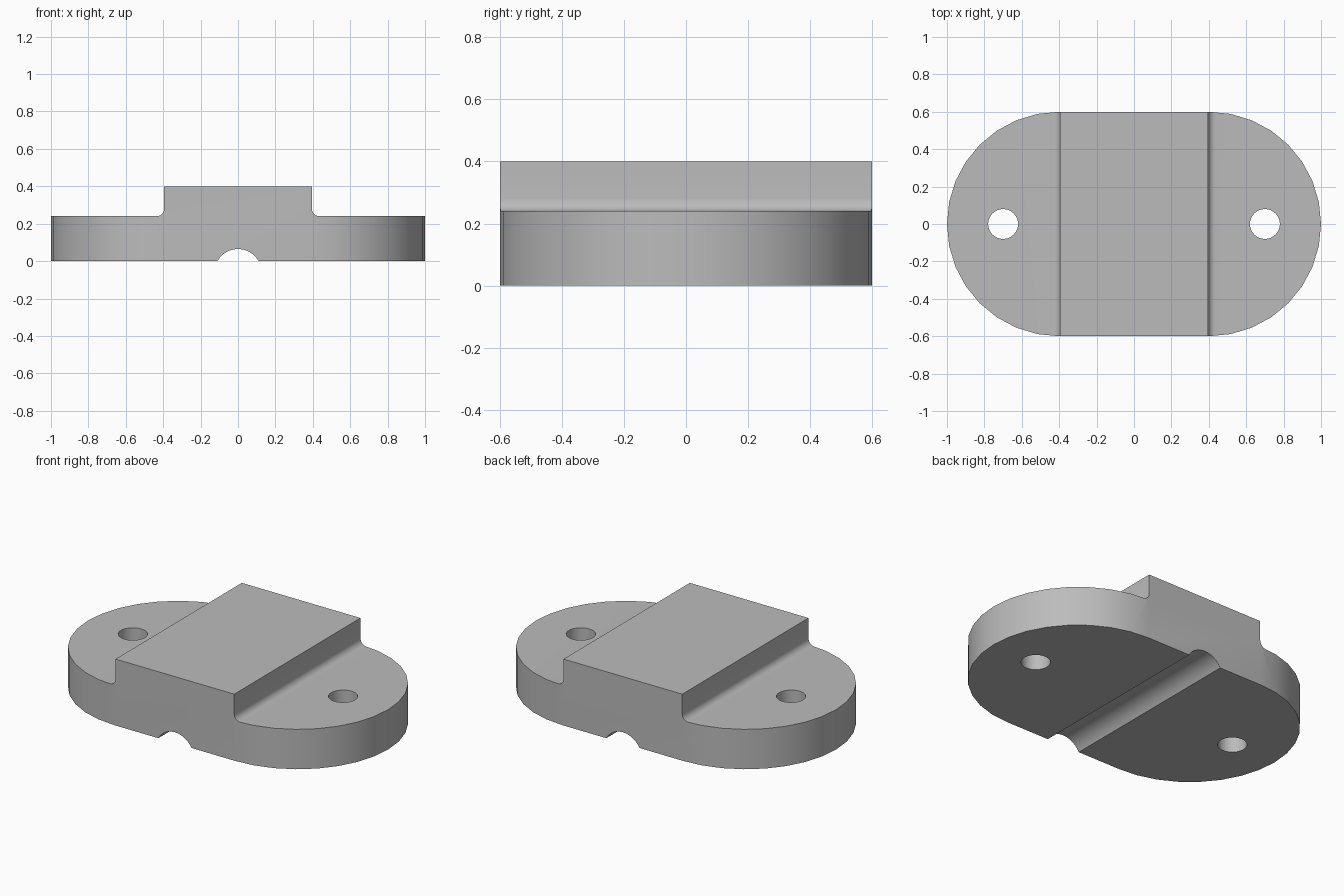
import bpy, bmesh
from math import sin, cos, pi, radians, atan2

cube = bpy.data.objects.get("Cube")
if cube:
    bpy.data.objects.remove(cube, do_unlink=True)

END_R, END_X = 0.6, 0.4          # rounded ends of the plate
PLATE_Z, TOP_Z = 0.24, 0.4       # plate and raised block heights
BLOCK_X, FILLET = 0.395, 0.04
HOLE_X, HOLE_R = 0.7, 0.08
GROOVE_R, GROOVE_Z = 0.126, -0.061


def arc(cx, cy, r, start, end, steps):
    angles = [start + (end - start) * i / steps for i in range(steps + 1)]
    return [(cx + r * cos(a), cy + r * sin(a)) for a in angles]


def prism(name, outline, place, offset):
    """Extrude a closed outline along offset."""
    bm = bmesh.new()
    face = bm.faces.new([bm.verts.new(place(u, v)) for u, v in outline])
    moved = bmesh.ops.extrude_face_region(bm, geom=[face])["geom"]
    bmesh.ops.translate(bm, vec=offset, verts=[g for g in moved if isinstance(g, bmesh.types.BMVert)])
    bmesh.ops.recalc_face_normals(bm, faces=bm.faces)
    mesh = bpy.data.meshes.new(name)
    bm.to_mesh(mesh)
    bm.free()
    obj = bpy.data.objects.new(name, mesh)
    bpy.context.collection.objects.link(obj)
    return obj


def carve(obj, cutter, operation):
    cutter.hide_render = True
    mod = obj.modifiers.new(cutter.name, "BOOLEAN")
    mod.operation, mod.solver, mod.object = operation, "EXACT", cutter
    bpy.context.view_layer.objects.active = obj
    bpy.ops.object.modifier_apply(modifier=mod.name)
    bpy.data.objects.remove(cutter, do_unlink=True)


# Stepped side profile with filleted shoulders and a groove underneath
half = arc(BLOCK_X + FILLET, PLATE_Z + FILLET, FILLET, 1.5 * pi, pi, 8)
half = [(1.1, 0), (1.1, PLATE_Z)] + half + [(BLOCK_X, TOP_Z)]
spread = atan2(-GROOVE_Z, (GROOVE_R ** 2 - GROOVE_Z ** 2) ** 0.5)
groove = arc(0, GROOVE_Z, GROOVE_R, pi - spread, spread, 12)
profile = half + [(-x, z) for x, z in reversed(half)] + groove
bracket = prism("clamp_plate", profile, lambda u, v: (u, -0.7, v), (0, 1.4, 0))

# Trim to the round-ended outline
outline = arc(END_X, 0, END_R, -pi / 2, pi / 2, 16) + arc(-END_X, 0, END_R, pi / 2, 1.5 * pi, 16)
carve(bracket, prism("outline_cutter", outline, lambda u, v: (u, v, -0.2), (0, 0, 1)), "INTERSECT")

# Bolt holes
for side in (-1, 1):
    circle = arc(side * HOLE_X, 0, HOLE_R, 0, 2 * pi, 32)[:-1]
    carve(bracket, prism("hole_cutter", circle, lambda u, v: (u, v, -0.2), (0, 0, 1)), "DIFFERENCE")

# Single grey metal
grey = bpy.data.materials.new("grey_metal")
grey.use_nodes = True
grey.diffuse_color = (0.5, 0.5, 0.5, 1)
grey.node_tree.nodes["Principled BSDF"].inputs["Base Color"].default_value = (0.5, 0.5, 0.5, 1)
bracket.data.materials.clear()
bracket.data.materials.append(grey)

bpy.ops.object.select_all(action="DESELECT")
bracket.select_set(True)
bpy.context.view_layer.objects.active = bracket
bpy.ops.object.shade_smooth_by_angle(angle=radians(30))
